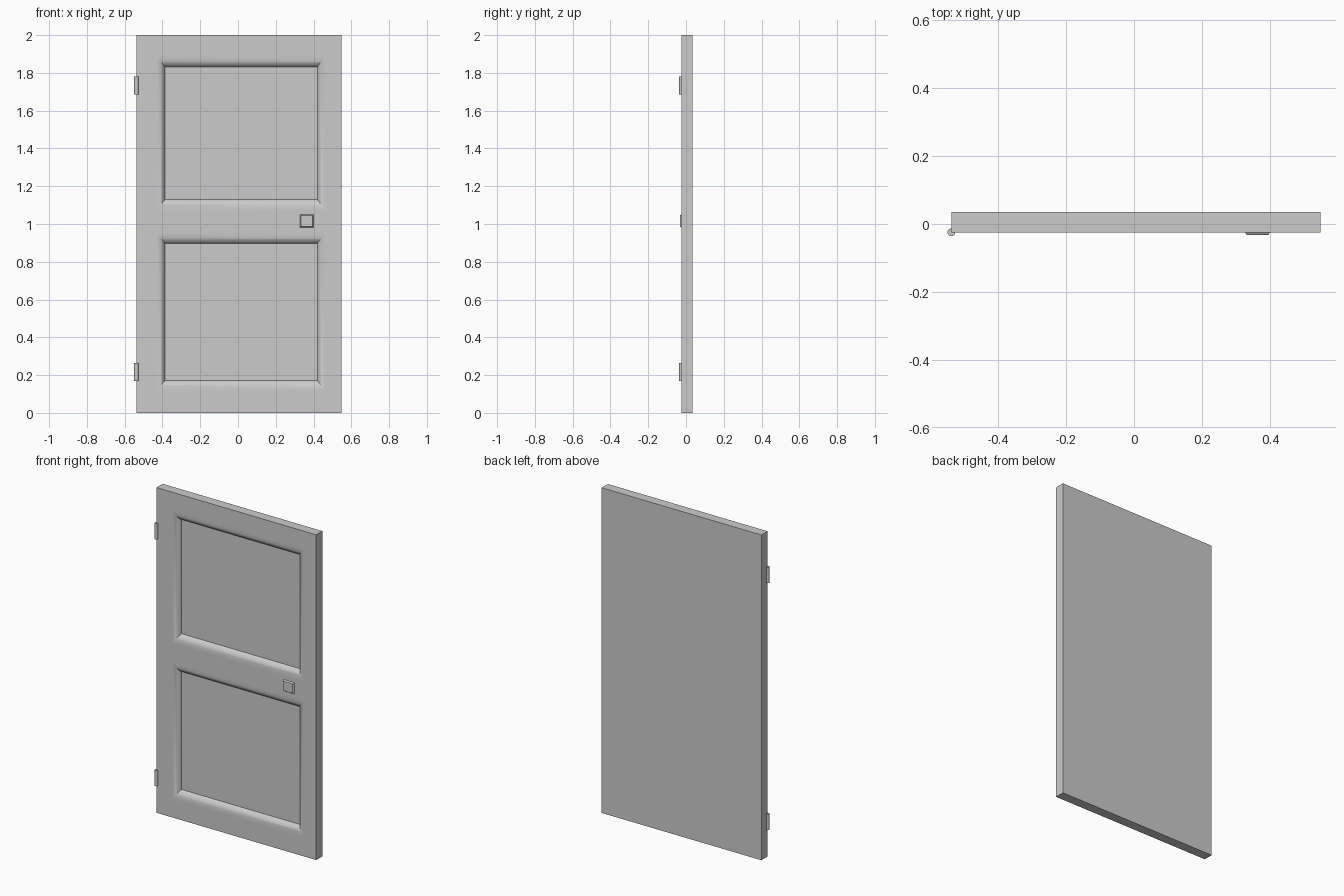
import bpy, bmesh, math

cube = bpy.data.objects.get("Cube")
if cube:
    bpy.data.objects.remove(cube, do_unlink=True)

grey = bpy.data.materials.new("plain_grey")
grey.use_nodes = True
color = (0.6, 0.6, 0.6, 1)
grey.diffuse_color = color
grey.node_tree.nodes["Principled BSDF"].inputs["Base Color"].default_value = color

LEFT, RIGHT, HEIGHT = -0.538, 0.549, 2.0
FRONT, BACK = -0.0245, 0.0355
HINGE_RADIUS = 0.0115


def finish(name, bm):
    """Turn a bmesh into a named, coloured object with smooth curves and sharp corners."""
    bmesh.ops.recalc_face_normals(bm, faces=bm.faces[:])
    mesh = bpy.data.meshes.new(name)
    bm.to_mesh(mesh)
    bm.free()
    mesh.materials.append(grey)
    obj = bpy.data.objects.new(name, mesh)
    bpy.context.collection.objects.link(obj)
    bpy.ops.object.select_all(action='DESELECT')
    obj.select_set(True)
    bpy.context.view_layer.objects.active = obj
    bpy.ops.object.shade_smooth_by_angle(angle=math.radians(30))
    return obj


# Door slab: a front frame with two coved, sunken panels
PANEL_X = (-0.387, 0.42)
PANELS_Z = [(0.172, 0.897), (1.13, 1.832)]
COVE_X, COVE_Z, DEPTH = 0.043, 0.057, 0.03
SUPPORT, STEPS, ARC = 1.12, 8, math.radians(75)

# Cove profile as (spread outside the panel, depth), from the frame inwards
profile = []
for i in range(1 + STEPS):
    t = ARC * i / STEPS
    profile.append((1 - math.sin(t) / math.sin(ARC),
                    DEPTH * (1 - math.cos(t)) / (1 - math.cos(ARC))))

bm = bmesh.new()
xs = [LEFT, PANEL_X[0] - COVE_X * SUPPORT, PANEL_X[1] + COVE_X * SUPPORT, RIGHT]
zs = [0]
for low, high in PANELS_Z:
    zs += [low - COVE_Z * SUPPORT, high + COVE_Z * SUPPORT]
zs.append(HEIGHT)
grid = [[bm.verts.new((x, FRONT, z)) for x in xs] for z in zs]

for r in range(len(zs) - 1):
    for c in range(len(xs) - 1):
        ring = [grid[r][c], grid[r][c + 1], grid[r + 1][c + 1], grid[r + 1][c]]
        if c == 1 and r % 2 == 1:
            low, high = PANELS_Z[r // 2]
            for spread, depth in profile:
                x0, x1 = PANEL_X[0] - COVE_X * spread, PANEL_X[1] + COVE_X * spread
                z0, z1 = low - COVE_Z * spread, high + COVE_Z * spread
                inner = [bm.verts.new((x, FRONT + depth, z))
                         for x, z in ((x0, z0), (x1, z0), (x1, z1), (x0, z1))]
                for k in range(4):
                    n = (k + 1) % 4
                    bm.faces.new((ring[k], ring[n], inner[n], inner[k]))
                ring = inner
        bm.faces.new(ring)

# Sides and back of the slab
rim = [e for e in bm.edges if e.is_boundary]
extruded = bmesh.ops.extrude_edge_only(bm, edges=rim)["geom"]
for v in extruded:
    if isinstance(v, bmesh.types.BMVert):
        v.co.y = BACK
back_edges = [e for e in extruded if isinstance(e, bmesh.types.BMEdge) and e.is_boundary]
bmesh.ops.contextual_create(bm, geom=back_edges)
finish("door_slab", bm)

# Handle plate with sloped sides
bm = bmesh.new()
bmesh.ops.create_cube(bm, size=1)
for v in bm.verts:
    taper = 0.8 if v.co.y < 0 else 1
    v.co = (0.364 + v.co.x * 0.078 * taper,
            FRONT - 0.0085 if v.co.y < 0 else FRONT + 0.003,
            1.016 + v.co.z * 0.074 * taper)
finish("handle_plate", bm)

# Hinge pins on the front edge
for name, z in (("lower_hinge", 0.216), ("upper_hinge", 1.734)):
    bm = bmesh.new()
    bmesh.ops.create_cone(bm, cap_ends=True, segments=16, radius1=HINGE_RADIUS,
                          radius2=HINGE_RADIUS, depth=0.096)
    obj = finish(name, bm)
    obj.location = (LEFT, FRONT, z)
